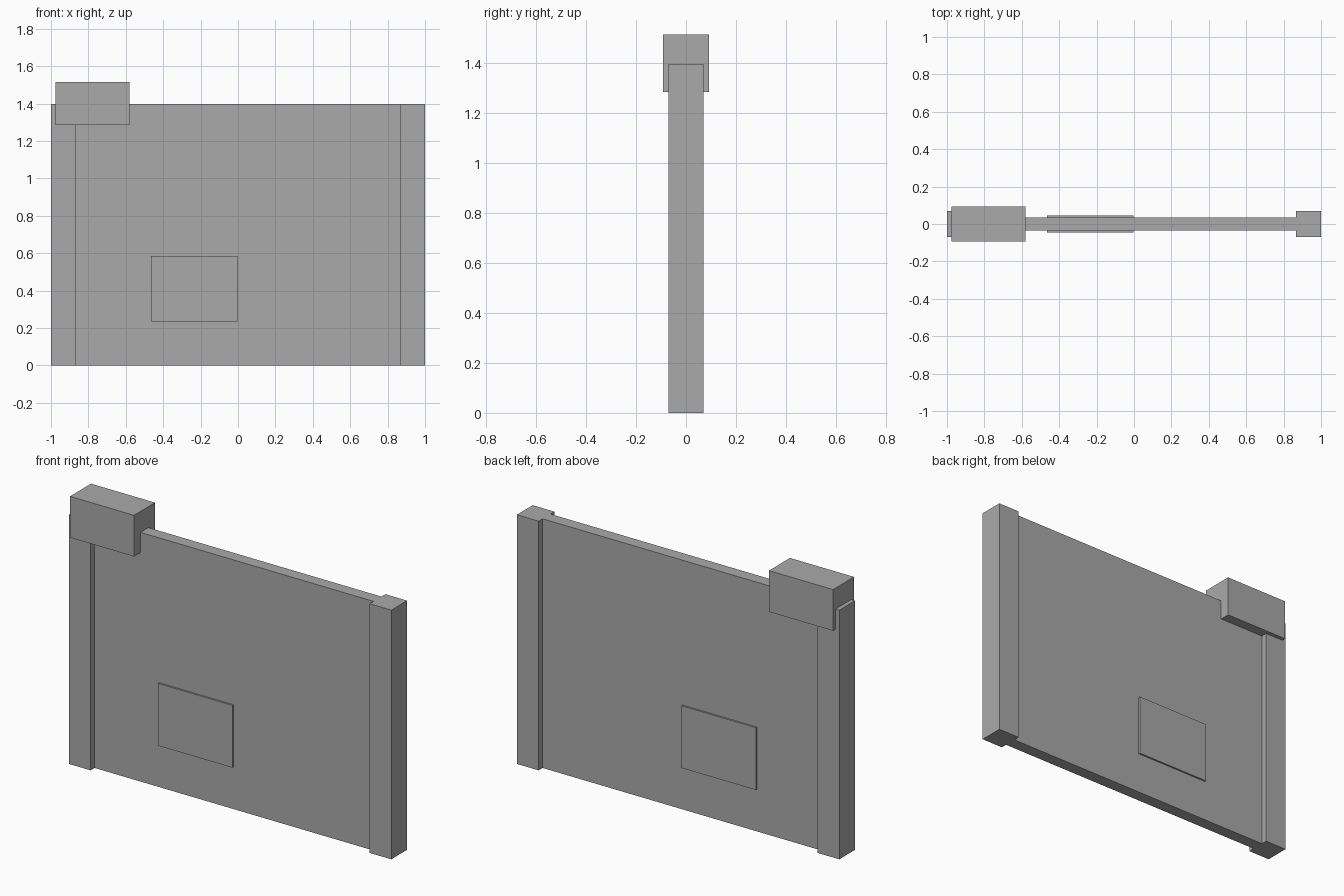
import bpy

if "Cube" in bpy.data.objects:
    bpy.data.objects.remove(bpy.data.objects["Cube"])

# One flat grey for everything
grey = bpy.data.materials.new("plain grey")
grey.diffuse_color = (0.4, 0.4, 0.4, 1)
grey.use_nodes = True
grey.node_tree.nodes["Principled BSDF"].inputs["Base Color"].default_value = grey.diffuse_color


def box(name, x, y, z):
    """Box spanning the (min, max) ranges x and z, and +-y in depth."""
    bpy.ops.mesh.primitive_cube_add(
        size=1, location=((x[0] + x[1]) / 2, 0, (z[0] + z[1]) / 2))
    ob = bpy.context.object
    ob.name = name
    ob.scale = (x[1] - x[0], 2 * y, z[1] - z[0])
    bpy.ops.object.transform_apply(location=False, rotation=False, scale=True)
    ob.data.materials.append(grey)
    return ob


HEIGHT = 1.397

# Thin wall panel between the posts
box("wall_panel", (-0.865, 0.865), 0.035, (0, HEIGHT))

# Square end posts
for side, x in (("left", (-1, -0.865)), ("right", (0.865, 1))):
    box(side + "_post", x, 0.07, (0, HEIGHT))

# Block straddling the top left corner
box("corner_block", (-0.977, -0.58), 0.093, (1.284, 1.515))

# Raised plate showing on both faces of the wall
box("raised_plate", (-0.465, -0.003), 0.045, (0.236, 0.585))
